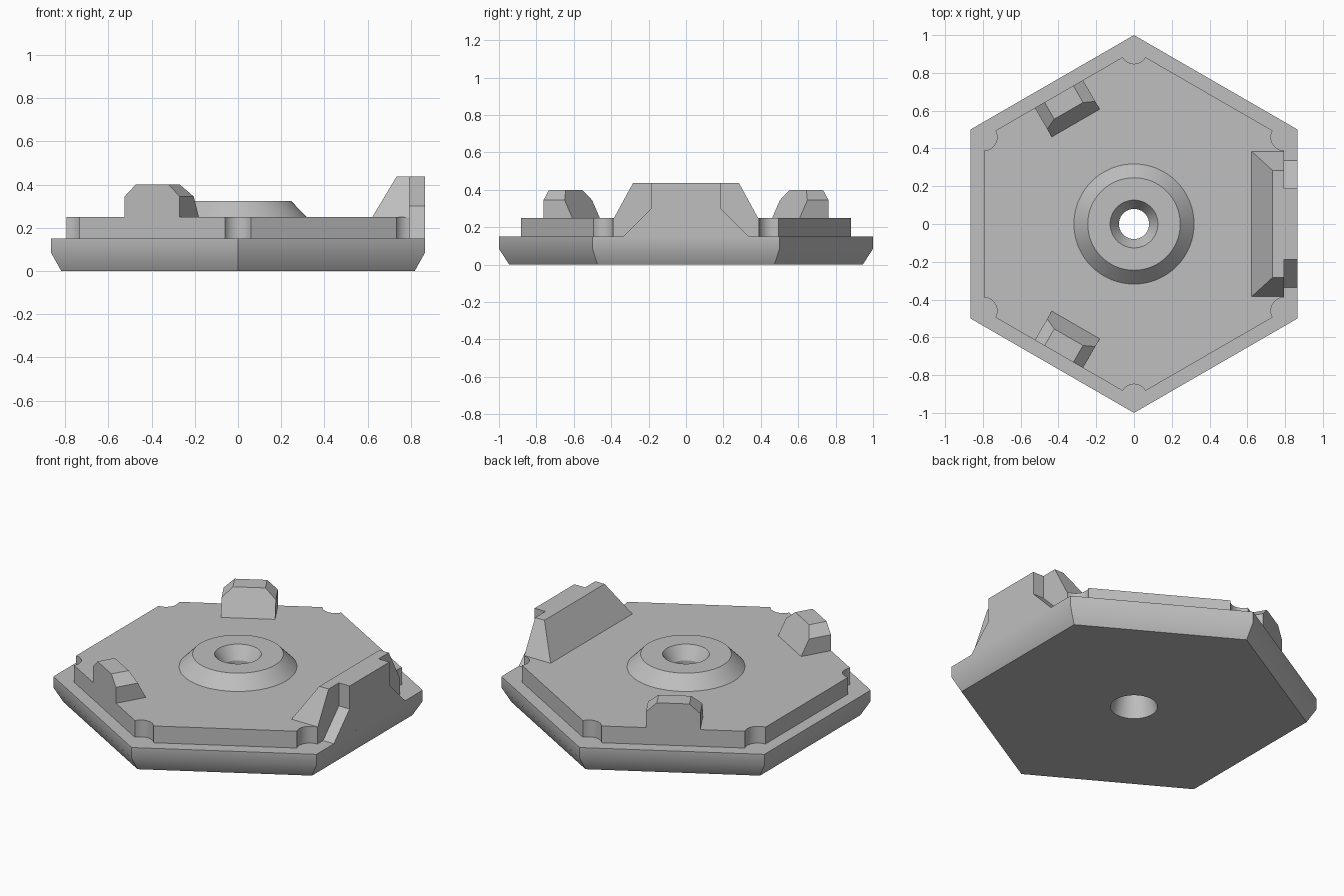
import bpy
import bmesh
from math import cos, sin, radians, pi, sqrt
from mathutils import Matrix

if "Cube" in bpy.data.objects:
    bpy.data.objects.remove(bpy.data.objects["Cube"], do_unlink=True)

grey = bpy.data.materials.new("plain grey")
grey.use_nodes = True
colour = (0.52, 0.52, 0.52, 1)
grey.diffuse_color = colour
grey.node_tree.nodes["Principled BSDF"].inputs["Base Color"].default_value = colour


def loft(name, rings, turn=0):
    """Closed solid through a stack of rings with equal point counts."""
    bm = bmesh.new()
    loops = [[bm.verts.new(p) for p in ring] for ring in rings]
    count = len(loops[0])
    for low, high in zip(loops, loops[1:]):
        for i in range(count):
            j = (i + 1) % count
            bm.faces.new((low[i], low[j], high[j], high[i]))
    bm.faces.new(loops[0][::-1])
    bm.faces.new(loops[-1])
    bmesh.ops.recalc_face_normals(bm, faces=bm.faces)
    bm.transform(Matrix.Rotation(radians(turn), 4, 'Z'))
    mesh = bpy.data.meshes.new(name)
    bm.to_mesh(mesh)
    bm.free()
    mesh.materials.append(grey)
    obj = bpy.data.objects.new(name, mesh)
    bpy.context.collection.objects.link(obj)
    return obj


def circle(radius, z, sides=64):
    return [(radius * cos(2 * pi * i / sides + pi / 2),
             radius * sin(2 * pi * i / sides + pi / 2), z) for i in range(sides)]


def lug(name, half_section, inner, slope, outer, turn):
    """Block with a mirrored (y, z) section and an inner face leaning outwards."""
    section = half_section + [(-y, z) for y, z in reversed(half_section)]
    base_z = half_section[0][1]
    inside = [(inner + slope * (z - base_z), y, z) for y, z in section]
    outside = [(outer, y, z) for y, z in section]
    return loft(name, [inside, outside], turn)


def select_only(obj):
    bpy.ops.object.select_all(action='DESELECT')
    obj.select_set(True)
    bpy.context.view_layer.objects.active = obj


# Hexagonal base with a chamfered underside
base = loft("base", [circle(0.945, 0, 6), circle(1, 0.085, 6), circle(1, 0.15, 6)])

# Raised deck with a round notch at each corner
corner_radius, notch = 0.795 * 2 / sqrt(3), 0.07
outline = []
for corner in range(6):
    a = radians(90 + 60 * corner)
    for step in range(13):
        b = a + pi + radians(60 - 10 * step)
        outline.append((corner_radius * cos(a) + notch * cos(b),
                        corner_radius * sin(a) + notch * sin(b)))
deck = loft("deck", [[(x, y, z) for x, y in outline] for z in (0.15, 0.25)])

# Conical boss in the middle
boss = loft("boss", [circle(0.318, 0.25), circle(0.245, 0.325)])

# Central hole, flared at both ends
cutter = loft("hole_cutter", [circle(0.127, -0.001), circle(0.08, 0.2),
                              circle(0.08, 0.25), circle(0.127, 0.326)])
cutter.hide_render = True
for part in (base, deck, boss):
    select_only(part)
    cut = part.modifiers.new("hole", 'BOOLEAN')
    cut.operation = 'DIFFERENCE'
    cut.solver = 'EXACT'
    cut.object = cutter
    bpy.ops.object.modifier_apply(modifier=cut.name)
bpy.data.objects.remove(cutter, do_unlink=True)

# Smooth the curved walls, keeping corners crisp
for part in (base, deck, boss):
    select_only(part)
    bpy.ops.object.shade_smooth_by_angle(angle=radians(31))

# Wide bracket on the left edge: sloped body and outer plate
lug("bracket_body", [(0.385, 0.25), (0.283, 0.437)], 0.622, 0.6, 0.795, 0)
lug("bracket_plate", [(0.335, 0.15), (0.187, 0.30), (0.187, 0.437)],
    0.795, 0, 0.866, 0)

# Two small clips on the opposite edges
for name, turn in (("back_clip", 120), ("front_clip", 240)):
    lug(name, [(0.147, 0.25), (0.147, 0.345), (0.088, 0.40)], 0.617, 0.5, 0.795, turn)
